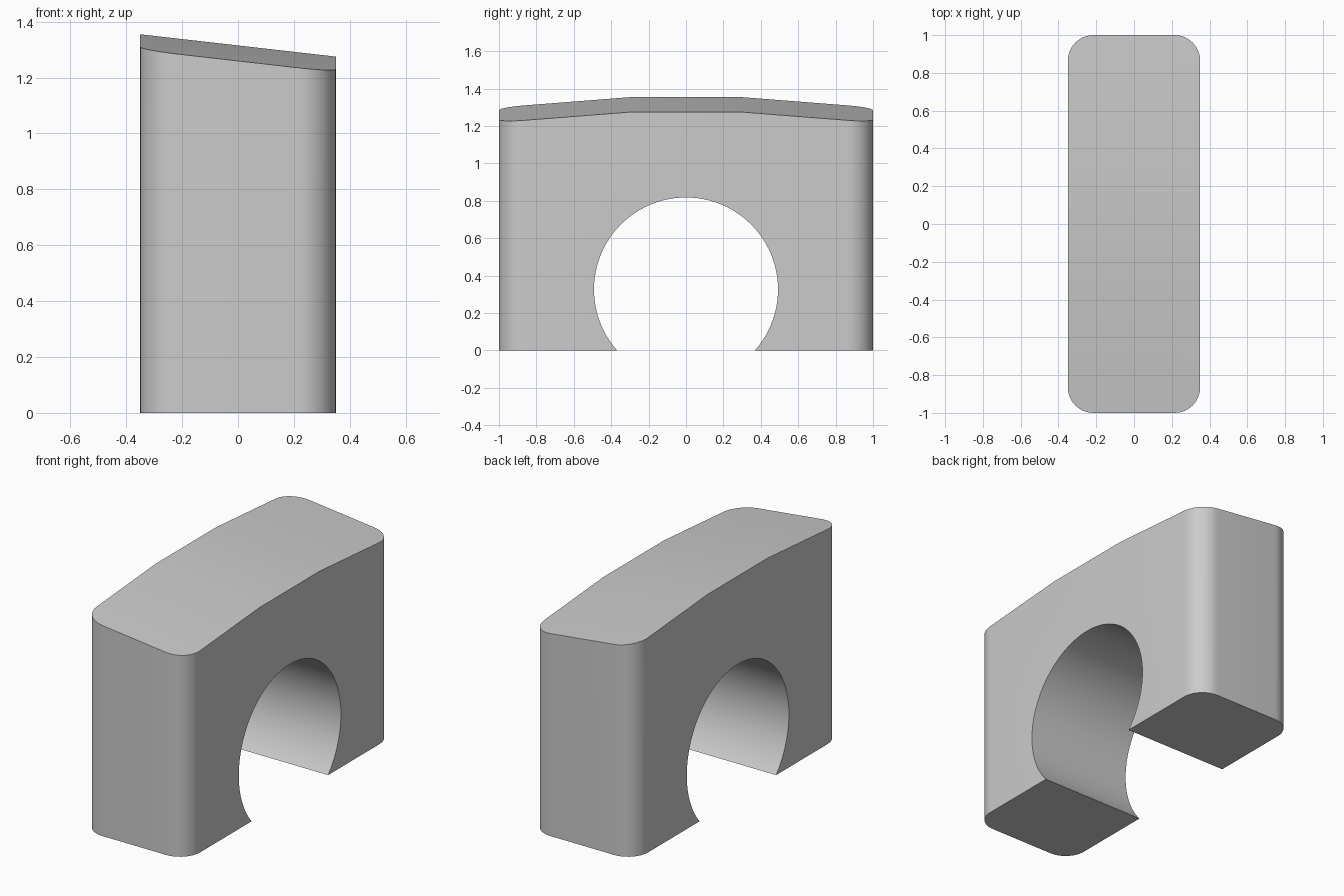
import bpy, bmesh, math
from mathutils import Vector

cube = bpy.data.objects.get("Cube")
if cube:
    bpy.data.objects.remove(cube, do_unlink=True)

HALF_X, HALF_Y, CORNER = 0.35, 1.0, 0.135
CROWN_Z, FLAT_Y = 1.315, 0.29
SLOPE_X, SLOPE_Y = 0.114, 0.078
HOLE_R, HOLE_Z = 0.492, 0.326

grey = bpy.data.materials.new("plain grey")
grey.use_nodes = True
colour = (0.6, 0.6, 0.6, 1)
grey.diffuse_color = colour
grey.node_tree.nodes["Principled BSDF"].inputs["Base Color"].default_value = colour


def add_object(name, bm):
    bmesh.ops.recalc_face_normals(bm, faces=bm.faces[:])
    mesh = bpy.data.meshes.new(name)
    bm.to_mesh(mesh)
    bm.free()
    mesh.materials.append(grey)
    obj = bpy.data.objects.new(name, mesh)
    bpy.context.collection.objects.link(obj)
    return obj


# Upright block with rounded vertical corners
bm = bmesh.new()
steps = 12
ring = []
for corner, (sx, sy) in enumerate([(1, 1), (-1, 1), (-1, -1), (1, -1)]):
    for i in range(steps + 1):
        a = math.pi / 2 * (corner + i / steps)
        ring.append(bm.verts.new((sx * (HALF_X - CORNER) + CORNER * math.cos(a),
                                  sy * (HALF_Y - CORNER) + CORNER * math.sin(a), 0)))
base = bm.faces.new(ring)
top = bmesh.ops.extrude_face_region(bm, geom=[base])["geom"]
bmesh.ops.translate(bm, vec=(0, 0, 1.6),
                    verts=[v for v in top if isinstance(v, bmesh.types.BMVert)])

# Crown: a flat strip and two falling ends, all tilted down to the left
for side in (0, 1, -1):
    cut = bmesh.ops.bisect_plane(
        bm, geom=bm.verts[:] + bm.edges[:] + bm.faces[:], dist=1e-5,
        plane_co=(0, side * FLAT_Y, CROWN_Z),
        plane_no=Vector((SLOPE_X, side * SLOPE_Y, 1)).normalized(), clear_outer=True)
    rim = [e for e in bm.edges if e.is_boundary]
    bmesh.ops.holes_fill(bm, edges=rim, sides=0)
block = add_object("arched_block", bm)

# Round opening through the block, open at the bottom
bm = bmesh.new()
bmesh.ops.create_cone(bm, cap_ends=True, segments=96, radius1=HOLE_R, radius2=HOLE_R, depth=2)
cutter = add_object("opening_cutter", bm)
cutter.rotation_euler = (0, math.pi / 2, 0)
cutter.location = (0, 0, HOLE_Z)
cutter.hide_render = True
cutter.hide_viewport = False

cutting = block.modifiers.new("opening", 'BOOLEAN')
cutting.operation = 'DIFFERENCE'
cutting.solver = 'EXACT'
cutting.object = cutter
bpy.ops.object.select_all(action='DESELECT')
bpy.context.view_layer.objects.active = block
block.select_set(True)
bpy.context.view_layer.update()
bpy.ops.object.modifier_apply(modifier=cutting.name)
bpy.data.objects.remove(cutter, do_unlink=True)

# Smooth curves, sharp edges
bpy.ops.object.shade_smooth_by_angle(angle=math.radians(20))
